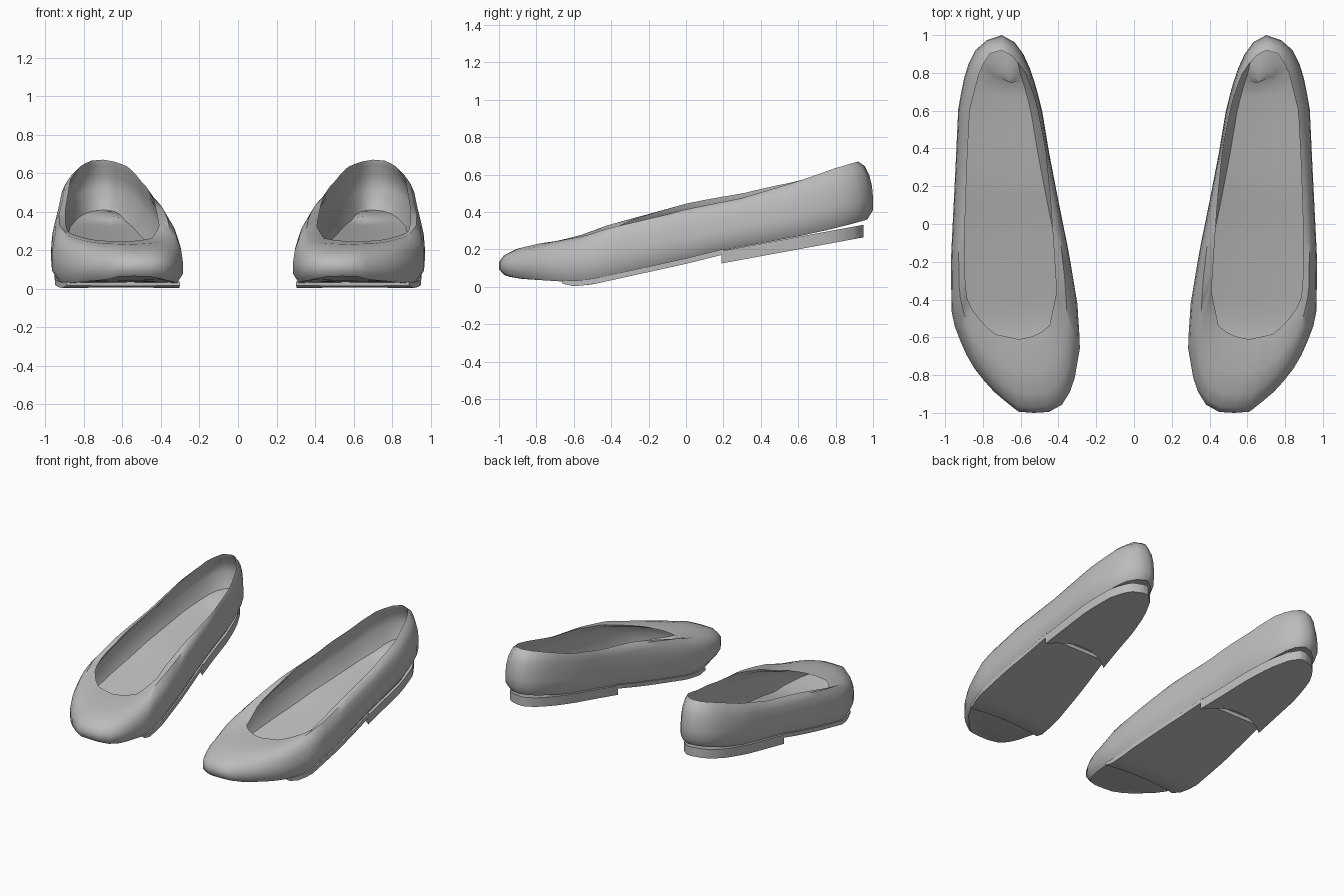
import bpy, bmesh, math
from mathutils import Vector

if "Cube" in bpy.data.objects:
    bpy.data.objects.remove(bpy.data.objects["Cube"])

mat = bpy.data.materials.new("plain grey")
mat.diffuse_color = (0.5, 0.5, 0.5, 1)
mat.use_nodes = True
mat.node_tree.nodes["Principled BSDF"].inputs["Base Color"].default_value = mat.diffuse_color

# plan curves of one shoe, toe to heel
OUT_IN = [(.53, -1.0), (.45, -.995), (.37, -.95), (.32, -.85), (.285, -.65), (.30, -.42), (.345, -.15),
          (.40, .12), (.45, .38), (.49, .62), (.54, .80), (.60, .93), (.66, .99), (.70, 1.0)]
OUT_EX = [(.53, -1.0), (.61, -.995), (.73, -.90), (.83, -.79), (.90, -.67), (.965, -.50), (.97, -.2),
          (.96, 0), (.945, .30), (.93, .62), (.89, .82), (.84, .92), (.79, .97), (.70, 1.0)]
TOP_IN = [(.61, -.61), (.53, -.595), (.45, -.55), (.41, -.36), (.42, -.2), (.44, .1), (.47, .4),
          (.52, .65), (.57, .79), (.63, .88), (.70, .92)]
TOP_EX = [(.61, -.61), (.75, -.58), (.83, -.49), (.88, -.42), (.895, -.3), (.895, 0), (.885, .3),
          (.87, .6), (.82, .8), (.77, .90), (.70, .92)]
# heights along the shoe
BASE = [(-1, .065), (-.93, .045), (-.6, .025), (-.5, .035), (0, .145), (.2, .195), (.6, .27), (.9, .335), (1, .36)]
COLLAR = [(-.61, .245), (-.4, .295), (-.3, .335), (0, .415), (.3, .475), (.6, .565), (.8, .635), (.92, .67)]
M = 28


def interp(tab, v):
    for (a, fa), (b, fb) in zip(tab, tab[1:]):
        if v <= b:
            return fa + (fb - fa) * max(0, (v - a) / (b - a))
    return tab[-1][1]


def resample(pts, n):
    pts = [Vector(p) for p in pts]
    d = [0]
    for a, b in zip(pts, pts[1:]):
        d.append(d[-1] + (b - a).length)
    xs, ys = [(t, p.x) for t, p in zip(d, pts)], [(t, p.y) for t, p in zip(d, pts)]
    return [Vector((interp(xs, d[-1] * i / n), interp(ys, d[-1] * i / n))) for i in range(n + 1)]


def loop(inner, outer):
    return resample(inner, M) + resample(outer, M)[1:-1][::-1]


OUT, TOP = loop(OUT_IN, OUT_EX), loop(TOP_IN, TOP_EX)
N = len(OUT)


def ring(t, f, lift=0.0):
    """Blend of the outline and the opening at height fraction f."""
    res = []
    for i, (o, p) in enumerate(zip(OUT, TOP)):
        q = o.lerp(p, t)
        b = interp(BASE, o.y)
        c = interp(COLLAR, p.y)
        if i < M:                       # inner side stands a little higher
            c += .03 * max(0, 1 - ((p.y - .05) / .55) ** 2)
        res.append((q.x, q.y, b + (c - b) * f + lift))
    return res


def inset(k, lift):
    """Outline pulled towards the middle line by k."""
    res = []
    for o in OUT:
        mid = Vector((.66, max(-.75, min(.75, o.y))))
        v = mid - o
        q = o + v.normalized() * min(k, v.length)
        res.append((q.x, q.y, interp(BASE, o.y) + lift))
    return res


def across(bm, vs, flip):
    """Close a ring with strips from side to side."""
    for i in range(M):
        f = [vs[i], vs[i + 1], vs[(N - i - 1) % N], vs[(N - i) % N]]
        f = list(dict.fromkeys(f))
        if len(f) > 2:
            bm.faces.new(f[::-1] if flip else f)


def finish(name, bm, angle, mirror):
    bmesh.ops.recalc_face_normals(bm, faces=bm.faces)
    if mirror:
        bmesh.ops.scale(bm, vec=(-1, 1, 1), verts=bm.verts)
        bmesh.ops.reverse_faces(bm, faces=bm.faces)
    me = bpy.data.meshes.new(name)
    bm.to_mesh(me)
    bm.free()
    me.materials.append(mat)
    ob = bpy.data.objects.new(name, me)
    bpy.context.collection.objects.link(ob)
    bpy.ops.object.select_all(action='DESELECT')
    ob.select_set(True)
    bpy.context.view_layer.objects.active = ob
    bpy.ops.object.shade_smooth_by_angle(angle=math.radians(angle))


def loft(name, rings, angle, mirror):
    bm = bmesh.new()
    rows = [[bm.verts.new(p) for p in r] for r in rings]
    for a, b in zip(rows, rows[1:]):
        for i in range(N):
            j = (i + 1) % N
            bm.faces.new((a[i], a[j], b[j], b[i]))
    across(bm, rows[0], True)
    across(bm, rows[-1], False)
    finish(name, bm, angle, mirror)


def slab(name, rows_y, bottom, top, bow, shrink, stretch, angle, mirror):
    """Solid plate following the outline; bow hollows the front edge."""
    bm = bmesh.new()
    xin, xex = [(y, x) for x, y in OUT_IN], [(y, x) for x, y in OUT_EX]
    K = 8
    y0, y1 = rows_y[0], rows_y[-1]
    lower, upper = [], []
    for y in rows_y:
        lo, up = [], []
        for k in range(K + 1):
            u = k / K * 2 - 1
            yy = y + bow * (1 - u * u) * (y1 - y) / (y1 - y0)
            ys = y0 + (y - y0) * stretch
            a, b = interp(xin, ys), interp(xex, ys)
            x = (a + b) / 2 + u * (b - a) / 2 * shrink
            lo.append(bm.verts.new((x, yy, bottom(yy))))
            up.append(bm.verts.new((x, yy, top(yy))))
        lower.append(lo)
        upper.append(up)
    R = len(rows_y)
    for r in range(R - 1):
        for k in range(K):
            for g in (lower, upper):
                bm.faces.new((g[r][k], g[r][k + 1], g[r + 1][k + 1], g[r + 1][k]))
        for k in (0, K):
            bm.faces.new((lower[r][k], lower[r + 1][k], upper[r + 1][k], upper[r][k]))
    for r in (0, R - 1):
        for k in range(K):
            bm.faces.new((lower[r][k], lower[r][k + 1], upper[r][k + 1], upper[r][k]))
    finish(name, bm, angle, mirror)


for side, mirror in (("right", False), ("left", True)):
    # upper with collar, lining and insole
    loft(side + "_shoe_upper", [
        inset(.09, .005), inset(.03, 0), ring(.0, .16), ring(.0, .38), ring(.07, .58),
        ring(.25, .77), ring(.55, .92), ring(1, 1),
        ring(.9, .93, -.006), ring(.5, .75), ring(.3, .5), inset(.06, .05), inset(.16, .04)],
        50, mirror)
    # thin outsole under the ball and arch
    slab(side + "_outsole", [-.66 + .86 * i / 14 for i in range(15)],
         lambda y: interp(BASE, y) - (.022 if y > -.62 else .012),
         lambda y: interp(BASE, y) + .008, .03, .95, 1, 40, mirror)
    # low heel with hollowed front edge
    slab(side + "_heel", [.19 + .76 * math.sin(math.pi / 2 * i / 12) for i in range(13)],
         lambda y: .125 + .184 * (y - .19),
         lambda y: min(interp(BASE, y), .192 + .184 * (y - .19)), .1, .95, 1.06, 50, mirror)
